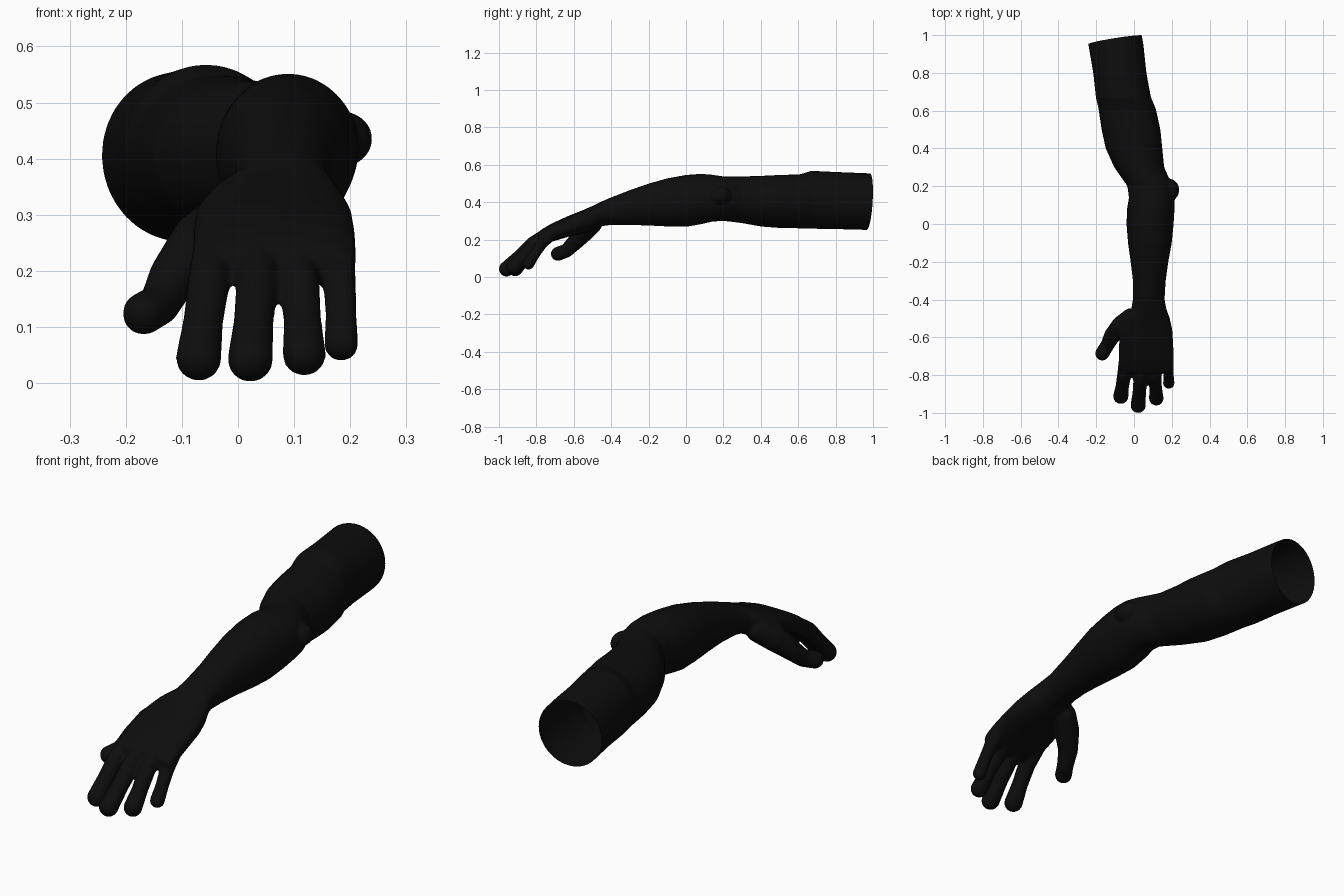
import bpy, bmesh, math
from mathutils import Vector, Matrix

SIDES = 32
bm = bmesh.new()


def signed_power(v, p):
    return math.copysign(abs(v) ** p, v)


def loft(sections):
    """Closed body through rounded rings: y, x left, x right, z bottom, z top, squareness power."""
    rings = []
    for y, xl, xr, zb, zt, p in sections:
        ring = []
        for i in range(SIDES):
            a = 2 * math.pi * i / SIDES
            ring.append(bm.verts.new((
                (xl + xr) / 2 + (xr - xl) / 2 * signed_power(math.cos(a), p), y,
                (zb + zt) / 2 + (zt - zb) / 2 * signed_power(math.sin(a), p))))
        rings.append(ring)
    for r, s in zip(rings, rings[1:]):
        for i in range(SIDES):
            j = (i + 1) % SIDES
            bm.faces.new((r[i], r[j], s[j], s[i]))
    bm.faces.new(rings[0])
    bm.faces.new(rings[-1])


def ball(centre, radius, scale=(1, 1, 1)):
    m = Matrix.Translation(centre) @ Matrix.Diagonal((*scale, 1))
    bmesh.ops.create_uvsphere(bm, u_segments=20, v_segments=12, radius=radius, matrix=m)


def digit(points):
    """Rounded finger swept along x, y, z, radius points."""
    for a, b in zip(points, points[1:]):
        a, b = Vector(a), Vector(b)
        for k in range(9):
            q = a.lerp(b, k / 8)
            ball(q.xyz, q.w)


# Upper arm, elbow, forearm and palm
loft([
    (1.10, -0.275, 0.025, 0.25, 0.55, 1),
    (0.95, -0.242, 0.05, 0.252, 0.556, 1),
    (0.80, -0.216, 0.066, 0.256, 0.562, 1),
    (0.67, -0.202, 0.09, 0.258, 0.568, 1),
    (0.61, -0.188, 0.116, 0.260, 0.549, 1),
    (0.50, -0.172, 0.14, 0.262, 0.546, 1),
    (0.40, -0.15, 0.15, 0.270, 0.541, 1),
    (0.30, -0.105, 0.16, 0.288, 0.538, 1),
    (0.20, -0.035, 0.205, 0.300, 0.538, 1),
    (0.14, -0.027, 0.215, 0.296, 0.547, 1),
    (0.08, -0.037, 0.215, 0.282, 0.552, 1),
    (0.00, -0.040, 0.21, 0.268, 0.546, 1),
    (-0.10, -0.032, 0.20, 0.270, 0.528, 1),
    (-0.20, -0.018, 0.182, 0.275, 0.500, 1),
    (-0.30, -0.006, 0.168, 0.278, 0.465, 1),
    (-0.40, -0.006, 0.162, 0.278, 0.426, 1),
    (-0.45, -0.015, 0.172, 0.272, 0.405, 0.95),
    (-0.50, -0.055, 0.190, 0.250, 0.380, 0.85),
    (-0.56, -0.075, 0.203, 0.232, 0.354, 0.8),
    (-0.64, -0.079, 0.208, 0.212, 0.322, 0.75),
    (-0.72, -0.080, 0.210, 0.188, 0.285, 0.7),
    (-0.77, -0.076, 0.210, 0.172, 0.256, 0.7),
    (-0.79, -0.065, 0.202, 0.180, 0.238, 0.7),
])

# Elbow point
ball((0.185, 0.18, 0.435), 0.055, (1.0, 1.1, 0.9))

# Fingers and thumb
digit([(-0.043, -0.72, 0.235, 0.038), (-0.052, -0.80, 0.180, 0.038),
       (-0.062, -0.86, 0.110, 0.036), (-0.070, -0.912, 0.045, 0.041)])
digit([(0.035, -0.73, 0.235, 0.038), (0.034, -0.82, 0.178, 0.038),
       (0.028, -0.89, 0.110, 0.036), (0.022, -0.960, 0.043, 0.041)])
digit([(0.105, -0.73, 0.230, 0.036), (0.110, -0.81, 0.178, 0.036),
       (0.115, -0.87, 0.110, 0.034), (0.118, -0.923, 0.052, 0.039)])
digit([(0.176, -0.71, 0.235, 0.032), (0.181, -0.77, 0.180, 0.030),
       (0.184, -0.81, 0.120, 0.028), (0.184, -0.842, 0.070, 0.031)])
digit([(-0.015, -0.50, 0.290, 0.055), (-0.065, -0.54, 0.250, 0.056),
       (-0.115, -0.59, 0.190, 0.044), (-0.140, -0.64, 0.140, 0.037),
       (-0.168, -0.685, 0.124, 0.038)])

bmesh.ops.recalc_face_normals(bm, faces=bm.faces)
mesh = bpy.data.meshes.new("arm_blank")
bm.to_mesh(mesh)
bm.free()
blank = bpy.data.objects.new("arm_blank", mesh)
bpy.context.collection.objects.link(blank)

# Fuse everything into one skin
fuse = blank.modifiers.new("fuse", 'REMESH')
fuse.mode = 'VOXEL'
fuse.voxel_size = 0.0065
soften = blank.modifiers.new("soften", 'SMOOTH')
soften.factor = 0.5
soften.iterations = 6
skin = bpy.data.meshes.new_from_object(blank.evaluated_get(bpy.context.evaluated_depsgraph_get()))
bpy.data.objects.remove(blank)

# Open, slanted cut at the shoulder end
bm = bmesh.new()
bm.from_mesh(skin)
bmesh.ops.bisect_plane(bm, geom=bm.verts[:] + bm.edges[:] + bm.faces[:],
                       plane_co=(-0.1, 0.975, 0.40), plane_no=(-0.16, 1, -0.06),
                       clear_outer=True)
bm.to_mesh(skin)
bm.free()

black = bpy.data.materials.new("black_skin")
black.diffuse_color = (0.004, 0.004, 0.004, 1)
skin.materials.clear()
skin.materials.append(black)
for f in skin.polygons:
    f.material_index = 0
    f.use_smooth = True
arm = bpy.data.objects.new("arm_and_hand", skin)
bpy.context.collection.objects.link(arm)
